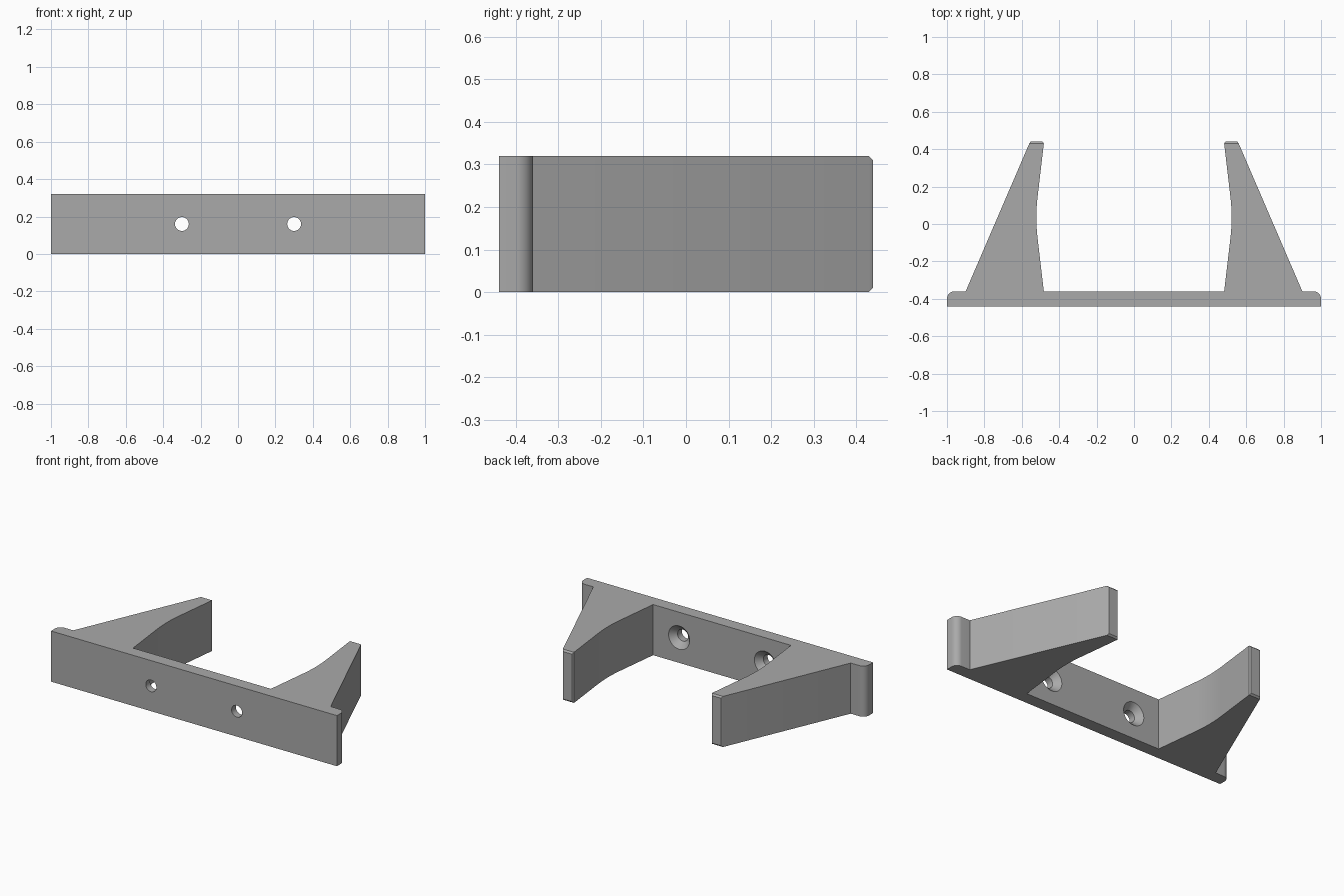
import bpy, bmesh, math
from mathutils import Vector

if "Cube" in bpy.data.objects:
    bpy.data.objects.remove(bpy.data.objects["Cube"])

HEIGHT = 0.32
grey = bpy.data.materials.new("grey")
grey.diffuse_color = (0.4, 0.4, 0.4, 1)
grey.use_nodes = True
grey.node_tree.nodes["Principled BSDF"].inputs["Base Color"].default_value = grey.diffuse_color


def add_object(name, bm):
    bmesh.ops.recalc_face_normals(bm, faces=bm.faces)
    mesh = bpy.data.meshes.new(name)
    bm.to_mesh(mesh)
    bm.free()
    mesh.materials.append(grey)
    obj = bpy.data.objects.new(name, mesh)
    bpy.context.collection.objects.link(obj)
    return obj


# Right half of the plan outline: back plate, rounded end, tapered arm
half = [(1, -0.44)]
for i in range(9):
    a = math.radians(90 * i / 8)
    half.append((0.96 + 0.04 * math.cos(a), -0.40 + 0.04 * math.sin(a)))
half += [(0.90, -0.36), (0.56, 0.43), (0.482, 0.43)]
# Inner side of the arm: straight flanks joined by a gentle bulge
for i in range(13):
    t = 1 - i / 6
    half.append((0.522 - 0.007 * t * t, 0.035 + 0.115 * t))
half.append((0.482, -0.36))
outline = half + [(-x, y) for x, y in reversed(half)]

# Extrude the mirrored outline
bm = bmesh.new()
base = bm.faces.new([bm.verts.new((x, y, 0)) for x, y in outline])
top = bmesh.ops.extrude_face_region(bm, geom=[base])["geom"]
bmesh.ops.translate(bm, vec=(0, 0, HEIGHT),
                    verts=[v for v in top if isinstance(v, bmesh.types.BMVert)])
bmesh.ops.recalc_face_normals(bm, faces=bm.faces)

# Chamfered arm tips
tips = [f for f in bm.faces if f.normal.y > 0.9 and f.calc_center_median().y > 0.42]
for tip in tips:
    c = tip.calc_center_median()
    new = bmesh.ops.extrude_discrete_faces(bm, faces=[tip])["faces"][0]
    for v in new.verts:
        d = v.co - c
        v.co = c + Vector((d.x - math.copysign(0.007, d.x), 0.01,
                           d.z - math.copysign(0.01, d.z)))
bracket = add_object("bracket", bm)

# Countersunk screw holes: revolved cutter profile along y
profile = [(0.037, -0.50), (0.037, -0.397), (0.074, -0.36), (0.074, -0.30)]
SIDES = 32
bm = bmesh.new()
for cx in (-0.3, 0.3):
    rings = [[bm.verts.new((cx + r * math.cos(2 * math.pi * k / SIDES), y,
                            HEIGHT / 2 + r * math.sin(2 * math.pi * k / SIDES)))
              for k in range(SIDES)] for r, y in profile]
    for a, b in zip(rings, rings[1:]):
        for k in range(SIDES):
            n = (k + 1) % SIDES
            bm.faces.new((a[k], a[n], b[n], b[k]))
    bm.faces.new(rings[0])
    bm.faces.new(rings[-1])
cutter = add_object("screw_hole_cutter", bm)
cutter.hide_render = True

cut = bracket.modifiers.new("screw_holes", 'BOOLEAN')
cut.operation = 'DIFFERENCE'
cut.solver = 'EXACT'
cut.object = cutter
bpy.context.view_layer.objects.active = bracket
bracket.select_set(True)
bpy.ops.object.modifier_apply(modifier=cut.name)
bpy.data.objects.remove(cutter)

bpy.ops.object.shade_smooth_by_angle(angle=math.radians(30))
